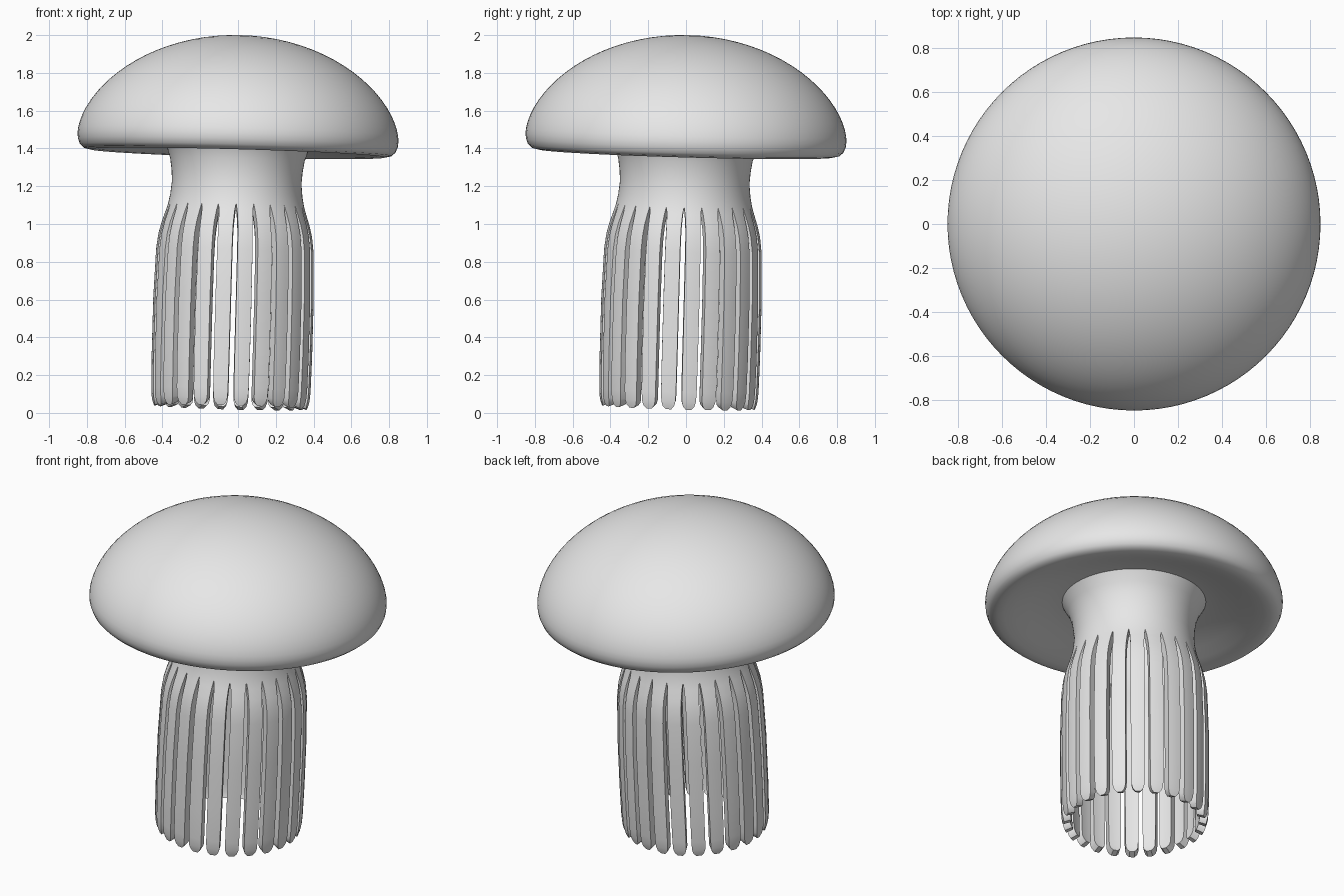
import bpy, bmesh, math
from mathutils import Matrix, Vector

cube = bpy.data.objects.get("Cube")
if cube:
    bpy.data.objects.remove(cube, do_unlink=True)

grey = bpy.data.materials.new("soft_grey")
grey.use_nodes = True
grey.diffuse_color = (0.8, 0.8, 0.8, 1)
grey.node_tree.nodes["Principled BSDF"].inputs["Base Color"].default_value = (0.8, 0.8, 0.8, 1)

# The whole body leans slightly about the middle of the bell
pivot = Matrix.Translation((0, 0, 1.46))
lean = Vector((0, 0, 1)).rotation_difference(Vector((0.028, 0.028, 1))).to_matrix().to_4x4()
TILT = pivot @ lean @ pivot.inverted()


def finish(bm, name):
    bmesh.ops.remove_doubles(bm, verts=bm.verts, dist=0.0005)
    bm.transform(TILT)
    mesh = bpy.data.meshes.new(name)
    bm.to_mesh(mesh)
    bm.free()
    mesh.materials.append(grey)
    obj = bpy.data.objects.new(name, mesh)
    bpy.context.collection.objects.link(obj)
    bpy.ops.object.select_all(action='DESELECT')
    bpy.context.view_layer.objects.active = obj
    obj.select_set(True)
    return obj


# Bell: domed top, rounded rim and hollow underside
def build_bell():
    steps = 20
    profile = []
    for i in range(steps + 1):
        t = math.pi / 2 * i / steps
        profile.append((0.85 * math.sin(t), 1.46 + 0.54 * max(math.cos(t), 0) ** 1.17))
    profile += [(0.847, 1.43), (0.835, 1.4), (0.815, 1.382), (0.78, 1.374),
                (0.74, 1.378), (0.68, 1.392), (0.6, 1.416), (0.5, 1.443),
                (0.4, 1.462), (0.2, 1.475), (0, 1.478)]
    bm = bmesh.new()
    verts = [bm.verts.new((r, 0, z)) for r, z in profile]
    edges = [bm.edges.new(pair) for pair in zip(verts, verts[1:])]
    bmesh.ops.spin(bm, geom=verts + edges, cent=(0, 0, 0), axis=(0, 0, 1),
                   angle=math.tau, steps=96)
    bmesh.ops.remove_doubles(bm, verts=bm.verts, dist=0.0005)
    bmesh.ops.recalc_face_normals(bm, faces=bm.faces)
    finish(bm, "bell")
    bpy.ops.object.shade_smooth_by_angle(angle=math.radians(60))


# Stem: a hollow tube that splits into a ring of tentacles
# Each row is height, radius, share of the sector that is filled
ROWS = [(1.49, 0.425, 1), (1.45, 0.405, 1), (1.4, 0.376, 1), (1.34, 0.356, 1),
        (1.28, 0.347, 1), (1.22, 0.343, 1), (1.15, 0.35, 1), (1.1, 0.36, 1),
        (1.06, 0.372, 0.86), (1.0, 0.392, 0.77), (0.94, 0.407, 0.74),
        (0.86, 0.417, 0.73), (0.6, 0.425, 0.73), (0.3, 0.425, 0.73),
        (0.12, 0.422, 0.72), (0.07, 0.418, 0.69), (0.045, 0.412, 0.56),
        (0.028, 0.406, 0.28)]


def build_tentacles(count=24, columns=4):
    bm = bmesh.new()
    sector = math.tau / count
    for k in range(count):
        middle = (k + 0.5) * sector
        grid = []
        for z, r, fill in ROWS:
            angles = [middle + sector * fill * (c / columns - 0.5) for c in range(columns + 1)]
            grid.append([bm.verts.new((r * math.cos(a), r * math.sin(a), z)) for a in angles])
        for upper, lower in zip(grid, grid[1:]):
            for c in range(columns):
                bm.faces.new((upper[c], lower[c], lower[c + 1], upper[c + 1]))
    obj = finish(bm, "stem_and_tentacles")
    shell = obj.modifiers.new("thickness", 'SOLIDIFY')
    shell.thickness = 0.045
    shell.offset = -1
    bpy.ops.object.modifier_apply(modifier=shell.name)
    bpy.ops.object.shade_smooth_by_angle(angle=math.radians(40))


build_bell()
build_tentacles()
